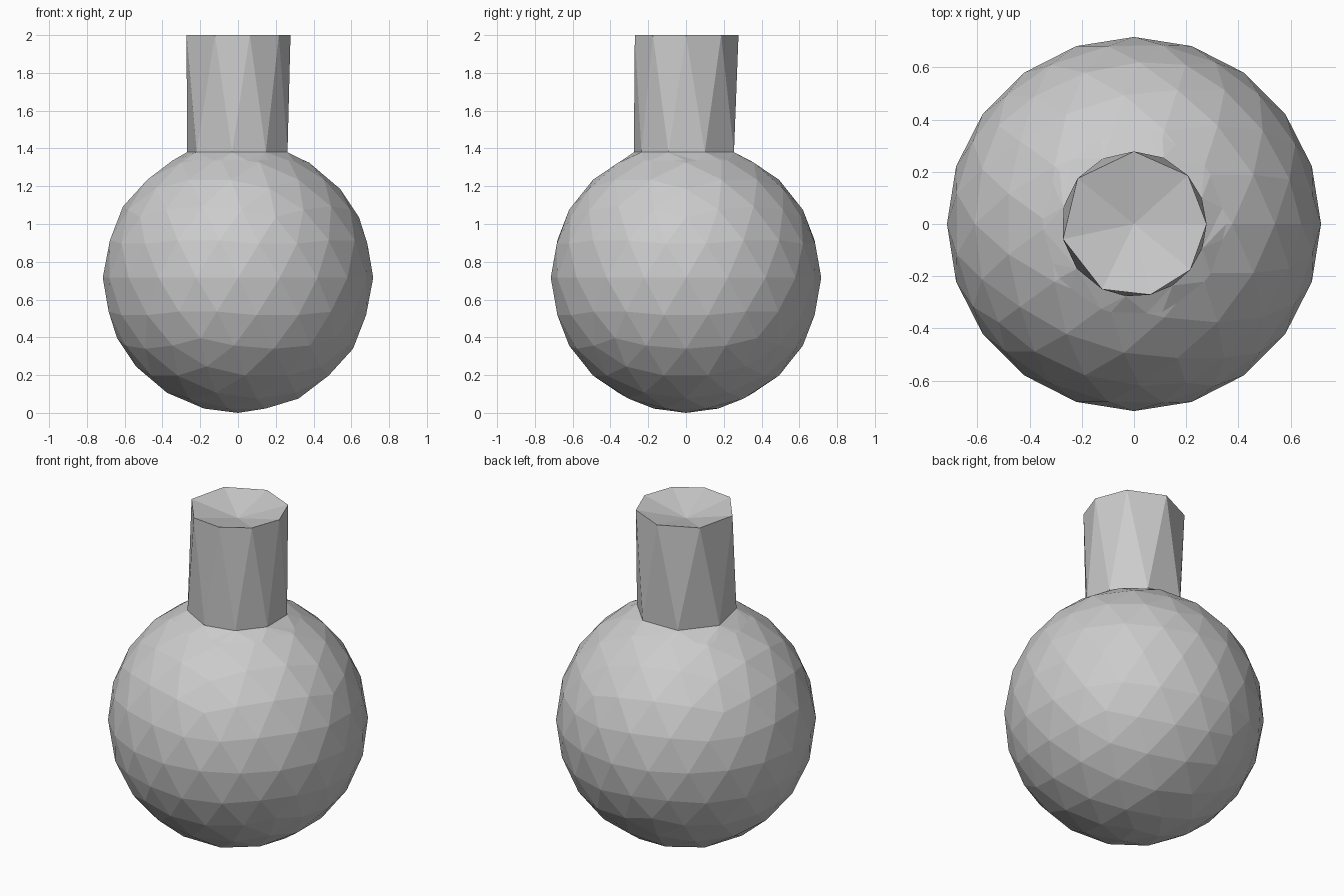
import bpy, bmesh
from math import cos, sin, radians
from mathutils import Matrix

if "Cube" in bpy.data.objects:
    bpy.data.objects.remove(bpy.data.objects["Cube"])

R, NECK_R, SHOULDER, TOP = 0.716, 0.278, 1.38, 2.0
bm = bmesh.new()

# round faceted bulb, sliced open near its top
bmesh.ops.create_icosphere(bm, subdivisions=3, radius=R,
                           matrix=Matrix.Translation((0, 0, R)))
bmesh.ops.bisect_plane(bm, geom=bm.verts[:] + bm.edges[:] + bm.faces[:],
                       plane_co=(0, 0, 1.335), plane_no=(0, 0, 1), clear_outer=True)
rim_edges = [e for e in bm.edges if e.is_boundary]

# neck: slightly uneven octagon at the top, turned half a side at the bottom
angles = [0, 42, 90, 141, 192, 244, 283, 321]
n = len(angles)
mids = [(a + (angles[(i + 1) % n] + (360 if i == n - 1 else 0))) / 2
        for i, a in enumerate(angles)]


def ring(degrees, z):
    return [bm.verts.new((NECK_R * cos(radians(a)), NECK_R * sin(radians(a)), z))
            for a in degrees]


upper, lower = ring(angles, TOP), ring(mids, SHOULDER)
for i in range(n):
    j = (i + 1) % n
    bm.faces.new((lower[i], upper[j], upper[i]))
    bm.faces.new((lower[i], lower[j], upper[j]))

# shallow dished cap closing the neck
center = bm.verts.new((0, 0, TOP - 0.065))
for i in range(n):
    bm.faces.new((upper[i], upper[(i + 1) % n], center))

# shoulder joining bulb and neck
lower_edges = [bm.edges.get((lower[i], lower[(i + 1) % n])) for i in range(n)]
bmesh.ops.bridge_loops(bm, edges=rim_edges + lower_edges)
bmesh.ops.recalc_face_normals(bm, faces=bm.faces[:])

mesh = bpy.data.meshes.new("round_flask")
bm.to_mesh(mesh)
bm.free()
bpy.context.collection.objects.link(bpy.data.objects.new("round_flask", mesh))
